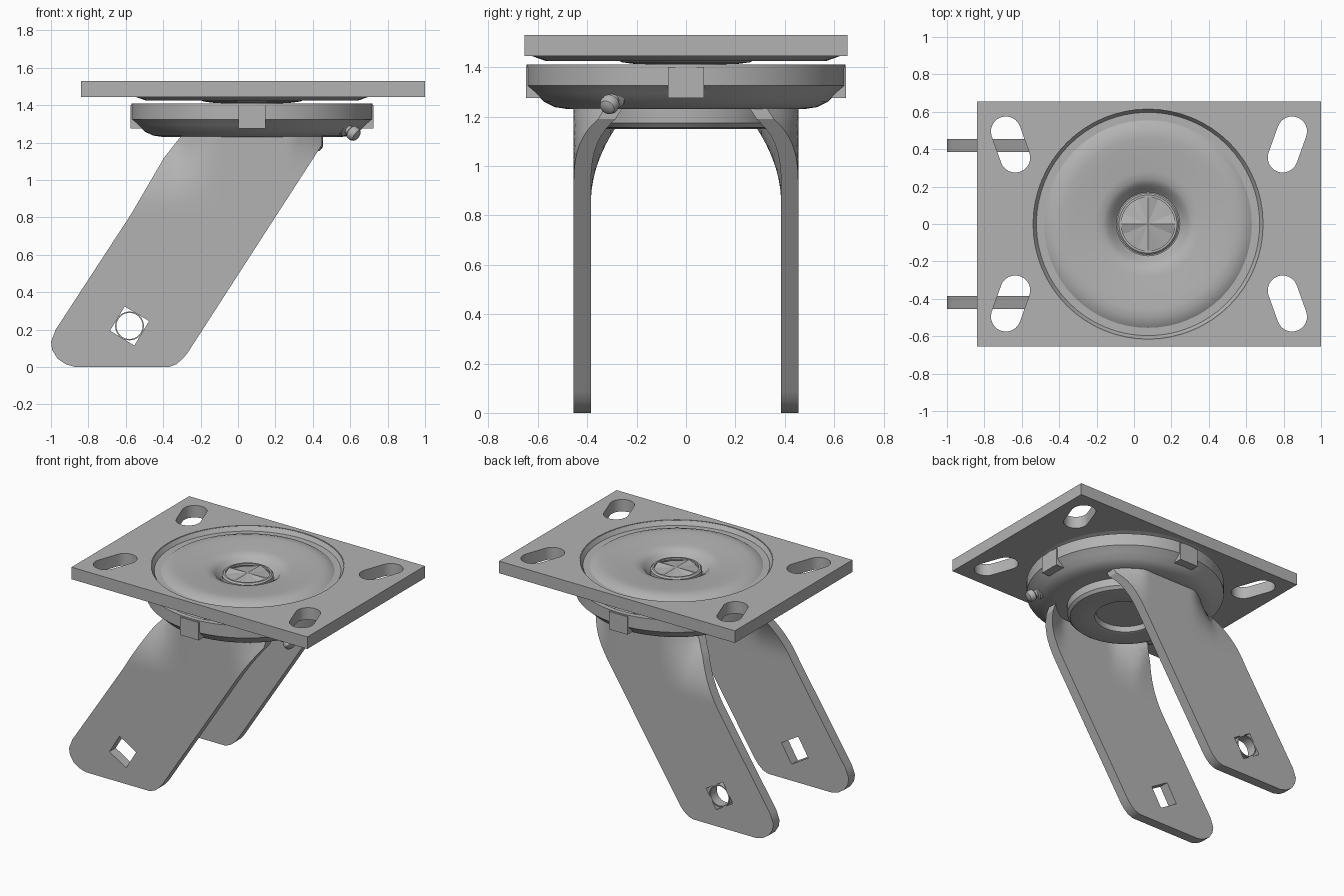
import bpy, bmesh, math
from mathutils import Matrix, Vector

cube = bpy.data.objects.get("Cube")
if cube:
    bpy.data.objects.remove(cube, do_unlink=True)

AXIS_X = 0.075  # swivel axis

steel = bpy.data.materials.new("grey_steel")
steel.use_nodes = True
steel.diffuse_color = (0.45, 0.45, 0.45, 1)
steel.node_tree.nodes["Principled BSDF"].inputs["Base Color"].default_value = (0.45, 0.45, 0.45, 1)


def finish(name, bm, smooth=True, angle=32):
    bmesh.ops.remove_doubles(bm, verts=bm.verts, dist=1e-5)
    bmesh.ops.recalc_face_normals(bm, faces=bm.faces)
    mesh = bpy.data.meshes.new(name)
    bm.to_mesh(mesh)
    bm.free()
    mesh.materials.append(steel)
    ob = bpy.data.objects.new(name, mesh)
    bpy.context.collection.objects.link(ob)
    if smooth:
        shade(ob, angle)
    return ob


def shade(ob, angle=32):
    bpy.ops.object.select_all(action='DESELECT')
    ob.select_set(True)
    bpy.context.view_layer.objects.active = ob
    bpy.ops.object.shade_smooth_by_angle(angle=math.radians(angle))


def revolve(name, profile, matrix=None, steps=64):
    bm = bmesh.new()
    vs = [bm.verts.new((r, 0, z)) for r, z in profile]
    es = [bm.edges.new(p) for p in zip(vs, vs[1:])]
    bmesh.ops.spin(bm, geom=vs + es, cent=(0, 0, 0), axis=(0, 0, 1),
                   angle=math.tau, steps=steps, use_merge=True)
    bm.transform(matrix or Matrix.Translation((AXIS_X, 0, 0)))
    return finish(name, bm)


def box(name, center, size, matrix=Matrix()):
    bm = bmesh.new()
    bmesh.ops.create_cube(bm, size=1)
    bm.transform(matrix @ Matrix.Translation(center) @ Matrix.Diagonal((*size, 1)))
    return finish(name, bm, False)


def prism(name, outline, z0, z1):
    bm = bmesh.new()
    f = bm.faces.new([bm.verts.new((x, y, z0)) for x, y in outline])
    ext = bmesh.ops.extrude_face_region(bm, geom=[f])["geom"]
    bmesh.ops.translate(bm, vec=(0, 0, z1 - z0),
                        verts=[v for v in ext if isinstance(v, bmesh.types.BMVert)])
    return finish(name, bm, False)


def cut(ob, cutters):
    for c in cutters:
        c.hide_render = True
        m = ob.modifiers.new("cut", 'BOOLEAN')
        m.object, m.operation, m.solver = c, 'DIFFERENCE', 'EXACT'
    bpy.context.view_layer.update()
    mesh = bpy.data.meshes.new_from_object(
        ob.evaluated_get(bpy.context.evaluated_depsgraph_get()))
    ob.modifiers.clear()
    ob.data = mesh
    for c in cutters:
        bpy.data.objects.remove(c, do_unlink=True)
    shade(ob)


def arc(cx, cy, r, start, end, n):
    return [(cx + r * math.cos(start + (end - start) * i / n),
             cy + r * math.sin(start + (end - start) * i / n)) for i in range(n + 1)]


# Mounting plate with four splayed slots and a round opening
plate = box("mounting_plate", (0.08, 0, 1.4875), (1.84, 1.31, 0.085))
cutters = [prism("opening_cutter", arc(AXIS_X, 0, 0.62, 0, math.tau, 64)[:-1], 1.4, 1.6)]
for sx in (-1, 1):
    for sy in (-1, 1):
        inner = Vector((0.08 + sx * 0.715, sy * 0.355))
        outer = Vector((0.08 + sx * 0.765, sy * 0.495))
        d = outer - inner
        a = math.atan2(d.y, d.x)
        q = math.pi / 2
        slot = arc(*outer, 0.08, a - q, a + q, 12) + arc(*inner, 0.08, a + q, a + 3 * q, 12)
        cutters.append(prism("slot_cutter", slot, 1.4, 1.6))
cut(plate, cutters)

# Pressed dish in the plate
revolve("pressed_dish", [
    (0, 1.44), (0.17, 1.44), (0.185, 1.455), (0.21, 1.49), (0.24, 1.508), (0.28, 1.515),
    (0.41, 1.521), (0.46, 1.527), (0.50, 1.524), (0.535, 1.513), (0.555, 1.50),
    (0.597, 1.50), (0.615, 1.528), (0.626, 1.525), (0.626, 1.446), (0.57, 1.426),
    (0.55, 1.426), (0.50, 1.44), (0.30, 1.44), (0.26, 1.42), (0.20, 1.412), (0, 1.412)])

# Swivel rivet with a folded, staked head
revolve("rivet", [(0.165, 1.30), (0.165, 1.475), (0.155, 1.485), (0.143, 1.485), (0.143, 1.47)])
bm = bmesh.new()
hub = bm.verts.new((AXIS_X, 0, 1.485))
ring = [bm.verts.new((x, y, 1.483 if i % 4 == 0 else 1.465))
        for i, (x, y) in enumerate(arc(AXIS_X, 0, 0.146, 0, math.tau, 16)[:-1])]
for i in range(16):
    bm.faces.new((hub, ring[i], ring[(i + 1) % 16]))
finish("rivet_folds", bm, False)

# Lower swivel housing with the bearing ring below it
revolve("swivel_housing", [
    (0, 1.19), (0.19, 1.19), (0.20, 1.155), (0.215, 1.15), (0.33, 1.15), (0.36, 1.156),
    (0.378, 1.175), (0.38, 1.23), (0.475, 1.23), (0.53, 1.238), (0.575, 1.26),
    (0.61, 1.295), (0.645, 1.325), (0.645, 1.41), (0.61, 1.41), (0.60, 1.36), (0, 1.36)])

# Four tabs round the housing
for i in range(4):
    spin = Matrix.Translation((AXIS_X, 0, 0)) @ Matrix.Rotation(i * math.pi / 2, 4, 'Z')
    box("housing_tab", (0.604, 0, 1.338), (0.09, 0.145, 0.126), spin)


# Fork legs: swept-back plates whose top corners bend in under the housing
def lerp(points, z):
    for (z0, x0), (z1, x1) in zip(points, points[1:]):
        if z <= z1:
            return x0 + (x1 - x0) * (z - z0) / (z1 - z0)
    return points[-1][1]


REAR = [(0, -0.87), (0.015, -0.92), (0.045, -0.965), (0.09, -0.993), (0.135, -1.0),
        (0.2, -0.975), (0.82, -0.57), (1.12, -0.395), (1.24, -0.30)]
FRONT = [(0, -0.37), (0.015, -0.33), (0.045, -0.295), (0.075, -0.27), (1.19, 0.45), (1.24, 0.45)]
ROWS = sorted({z for z, x in REAR + FRONT} | {0.85 + 0.03 * i for i in range(13)})
COLS = 24


def leg(name, side):
    bm = bmesh.new()
    grid = []
    for z in ROWS:
        row = []
        for i in range(COLS + 1):
            a, b = lerp(REAR, z), lerp(FRONT, z)
            x = a + (b - a) * i / COLS
            t = max(0, (z - 0.85) / 0.38)
            dx = min(abs(x - AXIS_X), 0.4)
            target = min(0.455, math.sqrt(0.25 - dx * dx))
            row.append(bm.verts.new((x, side * (0.455 - (0.455 - target) * t * t), z)))
        grid.append(row)
    for r0, r1 in zip(grid, grid[1:]):
        for i in range(COLS):
            bm.faces.new((r0[i], r0[i + 1], r1[i + 1], r1[i]))
    ext = bmesh.ops.extrude_face_region(bm, geom=bm.faces[:], use_keep_orig=True)["geom"]
    bmesh.ops.translate(bm, vec=(0, -side * 0.07, 0),
                        verts=[v for v in ext if isinstance(v, bmesh.types.BMVert)])
    ob = finish(name, bm)
    # Square axle hole, turned in line with the leg
    turn = Matrix.Translation((-0.58, side * 0.42, 0.22)) @ Matrix.Rotation(math.radians(31), 4, 'Y')
    cut(ob, [box("axle_cutter", (0, 0, 0), (0.152, 0.3, 0.152), turn)])


leg("right_leg", -1)
leg("left_leg", 1)

# Thin round sleeve in the left axle hole
revolve("axle_sleeve", [(0.07, -0.035), (0.077, -0.035), (0.077, 0.035), (0.07, 0.035), (0.07, -0.035)],
        Matrix.Translation((-0.58, 0.42, 0.22)) @ Matrix.Rotation(math.pi / 2, 4, 'X'), 32)

# Grease nipple pointing out and down from the housing
aim = Vector((0.75, -0.42, -0.55)).to_track_quat('Z', 'Y').to_matrix().to_4x4()
revolve("grease_nipple", [
    (0, -0.03), (0.03, -0.03), (0.03, 0.02), (0.045, 0.022), (0.045, 0.04), (0.025, 0.045),
    (0.025, 0.06), (0.038, 0.07), (0.04, 0.09), (0.032, 0.108), (0.016, 0.116), (0, 0.116)],
    Matrix.Translation((0.555, -0.275, 1.295)) @ aim, 20)
